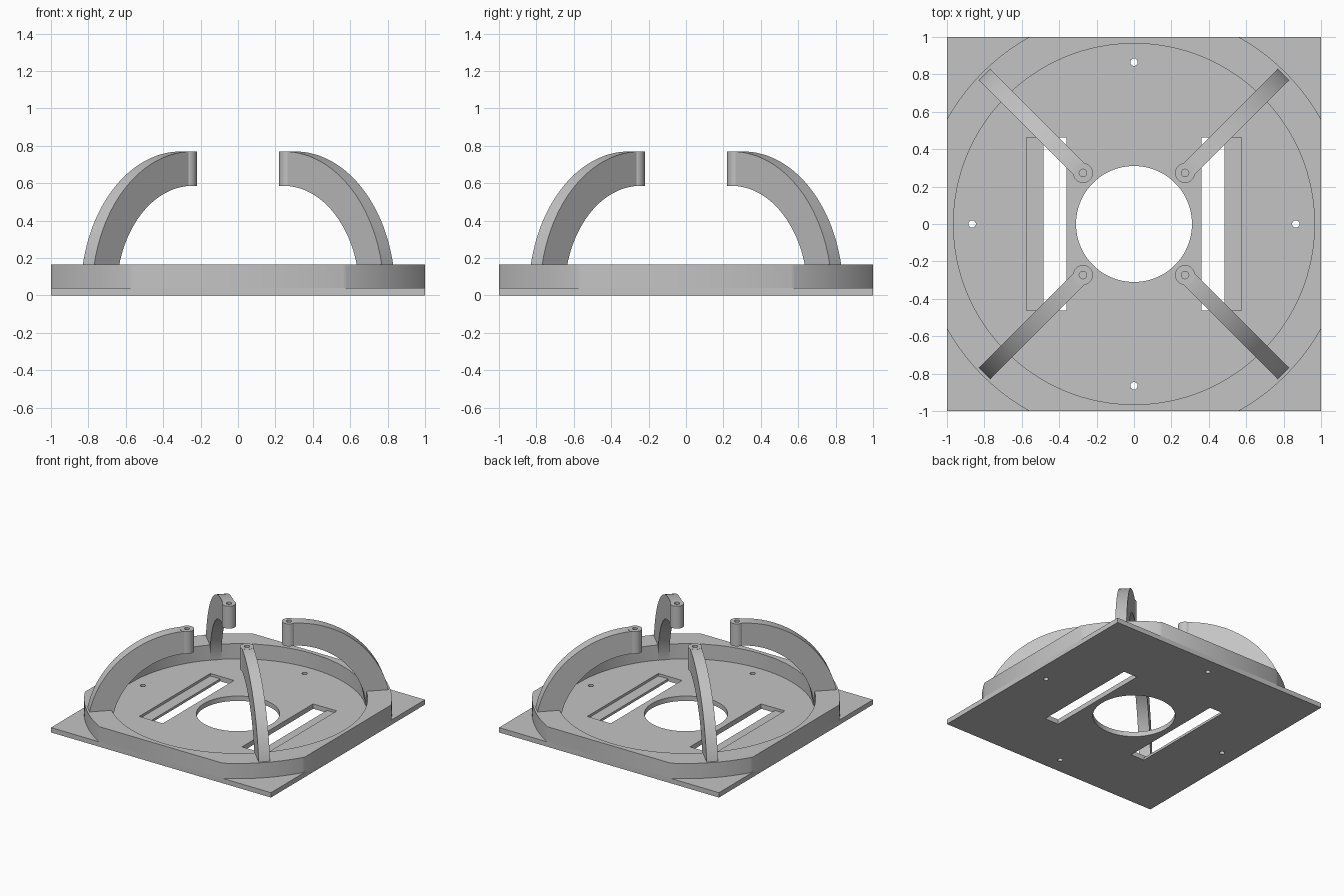
import bpy
import bmesh
from math import cos, sin, pi, radians, asin

default_cube = bpy.data.objects.get("Cube")
if default_cube:
    bpy.data.objects.remove(default_cube, do_unlink=True)

grey = bpy.data.materials.new("plain_grey")
grey.use_nodes = True
colour = (0.55, 0.55, 0.55, 1)
grey.diffuse_color = colour
grey.node_tree.nodes["Principled BSDF"].inputs["Base Color"].default_value = colour


def prism(name, outline, offset):
    """Extrude a closed outline of 3D points along an offset."""
    bm = bmesh.new()
    face = bm.faces.new([bm.verts.new(p) for p in outline])
    new = bmesh.ops.extrude_face_region(bm, geom=[face])["geom"]
    bmesh.ops.translate(bm, vec=offset, verts=[v for v in new if isinstance(v, bmesh.types.BMVert)])
    bmesh.ops.recalc_face_normals(bm, faces=bm.faces)
    mesh = bpy.data.meshes.new(name)
    bm.to_mesh(mesh)
    bm.free()
    mesh.materials.append(grey)
    obj = bpy.data.objects.new(name, mesh)
    bpy.context.collection.objects.link(obj)
    return obj


def cylinder(name, r, z0, z1, x=0, y=0, n=128):
    pts = [(x + r * cos(2 * pi * i / n), y + r * sin(2 * pi * i / n), z0) for i in range(n)]
    return prism(name, pts, (0, 0, z1 - z0))


def box(name, x0, x1, y0, y1, z0, z1):
    return prism(name, [(x0, y0, z0), (x1, y0, z0), (x1, y1, z0), (x0, y1, z0)], (0, 0, z1 - z0))


def combine(obj, tool, operation):
    """Apply a boolean and remove the tool object."""
    mod = obj.modifiers.new("boolean", "BOOLEAN")
    mod.operation, mod.object, mod.solver = operation, tool, "EXACT"
    bpy.context.view_layer.objects.active = obj
    bpy.ops.object.modifier_apply(modifier=mod.name)
    bpy.data.objects.remove(tool, do_unlink=True)


def smooth(obj):
    bpy.ops.object.select_all(action="DESELECT")
    obj.select_set(True)
    bpy.context.view_layer.objects.active = obj
    bpy.ops.object.shade_smooth_by_angle(angle=radians(30))


PLATE, RIM = 0.04, 0.165

# Square base plate with centre opening, screw holes and stepped slots
plate = box("base_plate", -1, 1, -1, 1, 0, PLATE)
combine(plate, cylinder("cutter", 0.31, -0.1, 0.1), "DIFFERENCE")
for k in range(4):
    a = k * pi / 2
    combine(plate, cylinder("cutter", 0.02, -0.1, 0.1, 0.865 * cos(a), 0.865 * sin(a), 24), "DIFFERENCE")
for s in (-1, 1):
    xs = sorted((s * 0.36, s * 0.485))
    combine(plate, box("cutter", *xs, -0.462, 0.462, -0.1, 0.1), "DIFFERENCE")
    xs = sorted((s * 0.36, s * 0.575))
    combine(plate, box("cutter", *xs, -0.462, 0.462, 0.02, 0.1), "DIFFERENCE")
smooth(plate)

# Raised rim: rounded corners, trimmed flat by the plate sides
R_OUT = 1.146
start = asin(1 / R_OUT)
corner = [pi / 2 - start + (2 * start - pi / 2) * i / 24 for i in range(25)]
outline = [(R_OUT * cos(a + k * pi / 2), R_OUT * sin(a + k * pi / 2), PLATE)
           for k in range(4) for a in corner]
rim = prism("raised_rim", outline, (0, 0, RIM - PLATE))
combine(rim, cylinder("cutter", 0.965, 0, 0.3), "DIFFERENCE")
smooth(rim)

# Curved arm: quarter-ring profile with a drilled round boss at its tip
TIP, CENTRE_Z, R1, R2, WIDTH = 0.386, 0.01, 0.576, 0.76, 0.086


def arc(r, n=40):
    low = asin((PLATE - CENTRE_Z) / r)
    angles = [low + (pi / 2 - low) * i / n for i in range(n + 1)]
    return [(TIP + r * cos(a), -WIDTH / 2, CENTRE_Z + r * sin(a)) for a in angles]


arm = prism("curved_arm", arc(R2) + arc(R1)[::-1], (0, WIDTH, 0))
combine(arm, cylinder("boss", 0.053, CENTRE_Z + R1, CENTRE_Z + R2, TIP, 0, 48), "UNION")
combine(arm, cylinder("cutter", 0.02, 0.5, 0.9, TIP, 0, 24), "DIFFERENCE")
smooth(arm)

names = ("back_left_arm", "back_right_arm", "front_right_arm", "front_left_arm")
for k, name in enumerate(names):
    part = arm if k == 0 else bpy.data.objects.new(name, arm.data)
    if k:
        bpy.context.collection.objects.link(part)
    part.name = name
    part.rotation_euler.z = pi / 4 + k * pi / 2
